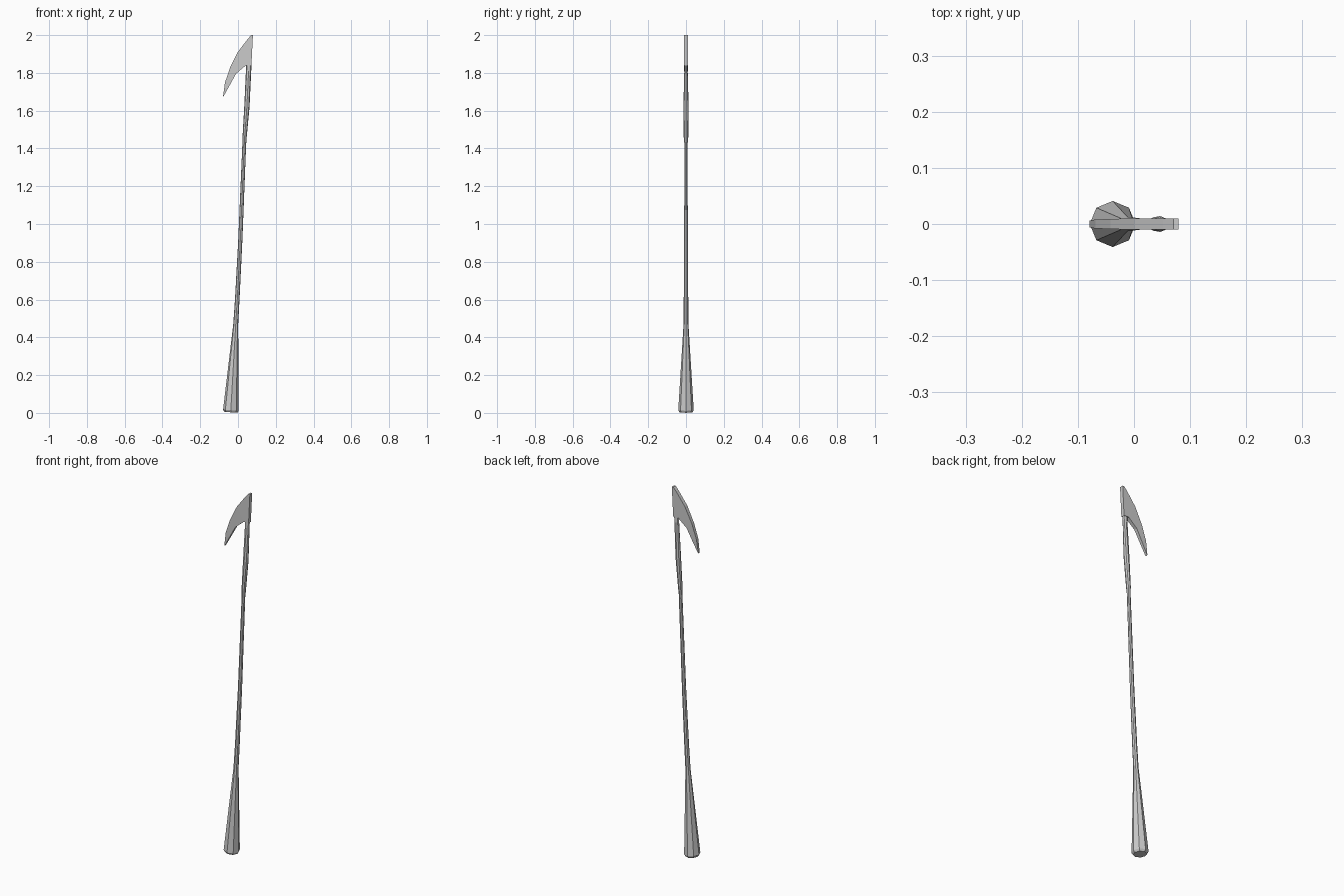
import bpy
import bmesh
import math

if "Cube" in bpy.data.objects:
    bpy.data.objects.remove(bpy.data.objects["Cube"])

SIDES = 8
TILT = 0.07  # lean of the handle axis, radians-ish slope


def finish(bm, name):
    bmesh.ops.recalc_face_normals(bm, faces=bm.faces)
    mesh = bpy.data.meshes.new(name)
    bm.to_mesh(mesh)
    bm.free()
    obj = bpy.data.objects.new(name, mesh)
    bpy.context.collection.objects.link(obj)
    return obj


def loft(name, rings):
    """Skin octagonal rings given as (x, z, x radius, y radius)."""
    bm = bmesh.new()
    loops = []
    for cx, z, rx, ry in rings:
        loop = []
        for i in range(SIDES):
            a = 2 * math.pi * i / SIDES
            dx = rx * math.cos(a)
            loop.append(bm.verts.new((cx + dx, ry * math.sin(a), z - TILT * dx)))
        loops.append(loop)
    for low, high in zip(loops, loops[1:]):
        for i in range(SIDES):
            j = (i + 1) % SIDES
            bm.faces.new((low[i], low[j], high[j], high[i]))
    bm.faces.new(loops[0][::-1])
    bm.faces.new(loops[-1])
    return finish(bm, name)


def blade(name, outer, inner):
    """Slab between two matching edges; points are (x, z, half thickness)."""
    bm = bmesh.new()
    sections = []
    for o, i in zip(outer, inner):
        sections.append([bm.verts.new((p[0], s * p[2], p[1]))
                         for p, s in ((o, -1), (o, 1), (i, 1), (i, -1))])
    for a, b in zip(sections, sections[1:]):
        for k in range(4):
            m = (k + 1) % 4
            bm.faces.new((a[k], a[m], b[m], b[k]))
    bm.faces.new(sections[0][::-1])
    bm.faces.new(sections[-1])
    return finish(bm, name)


# Leaning handle: flared grip, thin middle, slight swelling below the hook
loft("handle", [
    (-0.038, 0.003, 0.034, 0.034),
    (-0.038, 0.014, 0.041, 0.041),
    (-0.012, 0.47, 0.013, 0.013),
    (-0.004, 0.60, 0.012, 0.012),
    (0.012, 0.91, 0.011, 0.010),
    (0.033, 1.42, 0.010, 0.008),
    (0.035, 1.46, 0.011, 0.012),
    (0.047, 1.62, 0.014, 0.014),
    (0.056, 1.81, 0.014, 0.009),
    (0.058, 1.85, 0.014, 0.009),
])

# Curved hook sweeping down from the tip
blade("hook",
      [(0.070, 2.00, 0.010), (0.052, 1.98, 0.010), (0.000, 1.912, 0.010),
       (-0.042, 1.828, 0.009), (-0.069, 1.749, 0.008), (-0.079, 1.675, 0.006)],
      [(0.079, 2.00, 0.010), (0.071, 1.84, 0.010), (0.041, 1.839, 0.010),
       (-0.010, 1.796, 0.009), (-0.042, 1.738, 0.008), (-0.077, 1.675, 0.006)])
